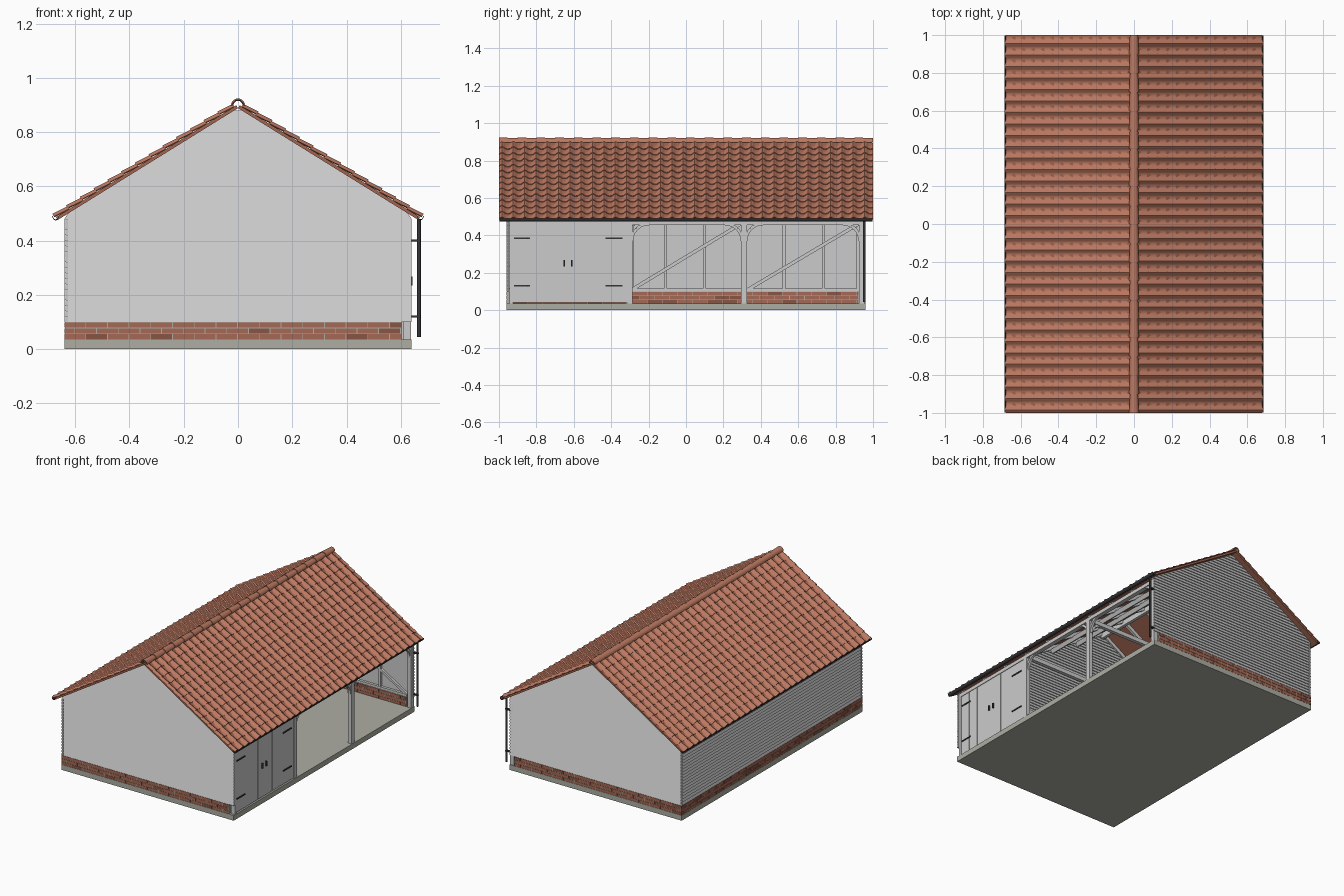
import bpy, bmesh, math, random
from mathutils import Vector, Matrix

if "Cube" in bpy.data.objects:
    bpy.data.objects.remove(bpy.data.objects["Cube"])
random.seed(4)

def material(name, rgb):
    m = bpy.data.materials.new(name)
    m.diffuse_color = (*rgb, 1)
    m.use_nodes = True
    m.node_tree.nodes["Principled BSDF"].inputs["Base Color"].default_value = m.diffuse_color
    return m

TILE = material("clay_tile", (0.50, 0.19, 0.12))
DECK = material("roof_red", (0.36, 0.13, 0.08))
BRICK = material("brick", (0.38, 0.14, 0.09))
BRICK2 = material("dark_brick", (0.25, 0.09, 0.06))
STONE = material("concrete", (0.42, 0.42, 0.37))
IRON = material("dark_metal", (0.035, 0.035, 0.04))

def finish(name, bm, mat=None, smooth=False):
    bmesh.ops.recalc_face_normals(bm, faces=bm.faces)
    me = bpy.data.meshes.new(name)
    bm.to_mesh(me)
    bm.free()
    ob = bpy.data.objects.new(name, me)
    bpy.context.collection.objects.link(ob)
    if mat:
        me.materials.append(mat)
    if smooth:
        bpy.ops.object.select_all(action='DESELECT')
        ob.select_set(True)
        bpy.context.view_layer.objects.active = ob
        bpy.ops.object.shade_smooth_by_angle(angle=math.radians(40))
    return ob

def box(bm, x0, x1, y0, y1, z0, z1):
    m = Matrix.Translation(((x0+x1)/2, (y0+y1)/2, (z0+z1)/2)) @ Matrix.Diagonal((x1-x0, y1-y0, z1-z0, 1))
    bmesh.ops.create_cube(bm, size=1, matrix=m)

def beam(bm, p, q, w, d):
    p, q = Vector(p), Vector(q)
    v = q - p
    m = Matrix.Translation((p+q)/2) @ v.to_track_quat('Z', 'Y').to_matrix().to_4x4() @ Matrix.Diagonal((w, d, v.length, 1))
    bmesh.ops.create_cube(bm, size=1, matrix=m)

def loft(bm, a, b):
    va, vb = [bm.verts.new(p) for p in a], [bm.verts.new(p) for p in b]
    n = len(a)
    bm.faces.new(va)
    bm.faces.new(vb)
    for i in range(n):
        bm.faces.new((va[i], va[(i+1) % n], vb[(i+1) % n], vb[i]))

# Roof coordinates: s runs down the slope, n is perpendicular to it
ANG = math.atan(0.62)
C, S, APEX = math.cos(ANG), math.sin(ANG), 0.888
def slope(sg, s, y, n):
    return Vector((sg*(s*C + n*S), y, APEX - s*S + n*C))

# Floor slab
bm = bmesh.new()
box(bm, -0.64, 0.64, -0.96, 0.96, 0, 0.035)
finish("floor_slab", bm, STONE)

# Brick plinth: mortar core with individual bricks
bm, mortar = bmesh.new(), bmesh.new()
T, H = 0.035, 0.0217
runs = [('x', -0.64, 0.605, -0.96), ('x', -0.64, 0.605, 0.96-T), ('y', -0.925, 0.925, -0.64)]
for axis, a, b, c in runs:
    lay = (lambda t, lo, hi, e, z0, z1: box(t, lo, hi, c+e, c+T-e, z0, z1)) if axis == 'x' else \
          (lambda t, lo, hi, e, z0, z1: box(t, c+e, c+T-e, lo, hi, z0, z1))
    lay(mortar, a+0.002, b-0.002, 0.002, 0.035, 0.1)
    for row in range(3):
        p = a
        step = 0.04 if row % 2 else 0.08
        while p < b - 0.005:
            e = min(p + step, b)
            k = len(bm.faces)
            lay(bm, p, e-0.003, 0, 0.036+row*H, 0.035+(row+1)*H-0.002)
            bm.faces.ensure_lookup_table()
            if random.random() < 0.15:
                for f in bm.faces[k:]:
                    f.material_index = 1
            p, step = e, 0.08
finish("plinth_bricks", bm, BRICK).data.materials.append(BRICK2)
finish("plinth_mortar", mortar, STONE)

# Weatherboard walls: stepped tapered boards
P = 0.02
def half_width(z):
    return max(0.002, min(0.64, (APEX - z)/0.62))
def gable_boards(bm, y, out):
    for i in range(39):
        z0, z1 = 0.1 + i*P, 0.1 + (i+1)*P
        sec = [(0, z0), (-0.006, z1), (-0.013, z1), (-0.013, z0)]
        loft(bm, *[[(sg*half_width(z), y + out*o, z) for o, z in sec] for sg in (-1, 1)])
for name, y, out in (("front_gable_boards", -0.96, -1), ("back_gable_boards", 0.96, 1)):
    bm = bmesh.new()
    gable_boards(bm, y, out)
    finish(name, bm)
bm = bmesh.new()
for i in range(19):
    z0, z1 = 0.1 + i*P, 0.1 + (i+1)*P
    sec = [(0, z0), (0.006, z1), (0.013, z1), (0.013, z0)]
    loft(bm, *[[(-0.64 + o, y, z) for o, z in sec] for y in (-0.96, 0.96)])
finish("left_wall_boards", bm)

# Partition between store and open bays
bm = bmesh.new()
gable_boards(bm, -0.305, 1)
for v in bm.verts:
    v.co.x *= 0.97
box(bm, -0.605, 0.61, -0.325, -0.3, 0.035, 0.1)
finish("partition", bm)

# Oak frame: posts, plates, tie beams, studs, diagonal and curved braces
bm = bmesh.new()
for y in (-0.935, -0.30, 0.31, 0.94):
    w = 0.01 if y < -0.9 else 0.015
    box(bm, 0.61, 0.638, y-w, y+w, 0.035, 0.46)
for x in (-0.612, 0.623):
    box(bm, x-0.015, x+0.015, -0.945, 0.945, 0.455, 0.48)
for y in (-0.935, -0.285, 0.31, 0.935):
    box(bm, -0.62, 0.61, y-0.012, y+0.012, 0.45, 0.478)
box(bm, -0.627, -0.605, -0.94, 0.94, 0.1, 0.115)
for y in (-0.73, -0.52, -0.29, -0.11, 0.1, 0.31, 0.525, 0.735, 0.92):
    box(bm, -0.627, -0.61, y-0.008, y+0.008, 0.1, 0.46)
for a, b in ((-0.92, -0.33), (-0.29, 0.29), (0.33, 0.92)):
    beam(bm, (-0.607, a, 0.11), (-0.607, b, 0.46), 0.018, 0.018)
for y in (-0.94, 0.94):
    box(bm, -0.62, 0.6, y-0.01, y+0.008, 0.1, 0.115)
    for x in (-0.4, -0.2, 0, 0.2, 0.4):
        box(bm, x-0.008, x+0.008, y-0.008, y+0.008, 0.1, 0.86 - 0.62*abs(x))
    for sg in (-1, 1):
        beam(bm, (sg*0.6, y, 0.11), (sg*0.02, y, 0.46), 0.016, 0.016)
def curved_brace(origin, direction, r=0.09):
    d = Vector(direction)
    pts = [Vector(origin) + d*r*(1-math.cos(a)) - Vector((0, 0, r*(1-math.sin(a))))
           for a in [i*math.pi/12 for i in range(7)]]
    for p, q in zip(pts, pts[1:]):
        beam(bm, p, q, 0.016, 0.016)
for y, d in ((-0.29, 1), (0.30, -1), (0.32, 1), (0.93, -1)):
    curved_brace((0.624, y, 0.462), (0, d, 0))
curved_brace((0.612, 0.31, 0.457), (-1, 0, 0))
curved_brace((-0.612, 0.31, 0.457), (1, 0, 0))
finish("timber_frame", bm)

# Rafters, purlins and king posts
bm = bmesh.new()
for sg in (-1, 1):
    for i in range(10):
        y = -0.925 + i*1.85/9
        loft(bm, *[[slope(sg, s, y+e, n) for e, n in ((-.009, 0), (.009, 0), (.009, -.024), (-.009, -.024))]
                   for s in (0.02, 0.74)])
    for s in (0.26, 0.5):
        loft(bm, *[[slope(sg, s+e, y, n) for e, n in ((-.012, -.02), (.012, -.02), (.012, -.048), (-.012, -.048))]
                   for y in (-0.945, 0.945)])
box(bm, -0.01, 0.01, -0.945, 0.945, 0.835, 0.872)
box(bm, -0.012, 0.012, 0.298, 0.322, 0.47, 0.85)
finish("roof_timbers", bm)

# Store doors: vertical planks, strap hinges, handles
bm, iron = bmesh.new(), bmesh.new()
for i in range(8):
    y = -0.925 + i*0.0765
    box(bm, 0.618, 0.634, y+0.001, y+0.0755, 0.04, 0.456)
box(bm, 0.614, 0.630, -0.925, -0.313, 0.04, 0.455)
for a, b in ((-0.92, -0.835), (-0.43, -0.34)):
    for z in (0.13, 0.385):
        box(iron, 0.633, 0.639, a, b, z-0.004, z+0.004)
for y in (-0.652, -0.612):
    box(iron, 0.633, 0.644, y-0.004, y+0.004, 0.235, 0.268)
finish("store_doors", bm)
finish("door_ironwork", iron, IRON)

# Roof deck
bm = bmesh.new()
for sg in (-1, 1):
    loft(bm, *[[slope(sg, s, y, n) for s, n in ((0, 0), (0.782, 0), (0.782, 0.012), (0, 0.012))]
               for y in (-0.995, 0.995)])
finish("roof_deck", bm, DECK)

# Pantiles: overlapping courses with a rolled profile
COLS, ROWS, SEG = 33, 13, 8
L = 0.775/ROWS
def roll(t):
    return 0.012*math.sin(math.pi*t/0.55) if t < 0.55 else -0.003*math.sin(math.pi*(t-0.55)/0.45)
for sg, name in ((-1, "left_pantiles"), (1, "right_pantiles")):
    bm = bmesh.new()
    for r in range(ROWS):
        s0, s1 = 0.012 + r*L - 0.004, 0.012 + (r+1)*L
        grid = []
        for k in range(COLS*SEG + 1):
            y = -1 + 2*k/(COLS*SEG)
            h = roll((k % SEG)/SEG)
            grid.append([bm.verts.new(slope(sg, s, y, n + h)) for s, n in ((s0, 0.012), (s1, 0.018), (s1, 0.013))])
        for a, b in zip(grid, grid[1:]):
            for j in (0, 1):
                bm.faces.new((a[j], a[j+1], b[j+1], b[j]))
    finish(name, bm, TILE, True)

# Ridge tiles: tapered half-round caps
bm = bmesh.new()
for i in range(20):
    y0 = -1 + i*0.1
    arc = [(math.cos(a), math.sin(a)) for a in [j*math.pi/10 for j in range(11)]]
    ring = lambda y, r, q: [(r*c, y, 0.898 + r*s) for c, s in arc] + [(q*c, y, 0.898 + q*s) for c, s in arc[::-1]]
    loft(bm, ring(y0, 0.026, 0.021), ring(y0+0.1, 0.022, 0.017))
finish("ridge_tiles", bm, TILE, True)

# Half-round gutters and one downpipe
bm = bmesh.new()
for sg in (-1, 1):
    arc = [(math.cos(a), math.sin(a)) for a in [math.pi + j*math.pi/8 for j in range(9)]]
    ring = lambda y: [(sg*0.672 + 0.013*c, y, 0.491 + 0.017*s) for c, s in arc] + \
                     [(sg*0.672 + 0.010*c, y, 0.491 + 0.013*s) for c, s in arc[::-1]]
    loft(bm, ring(-0.998), ring(0.998))
bmesh.ops.create_cone(bm, cap_ends=True, segments=12, radius1=0.007, radius2=0.007, depth=0.435,
                      matrix=Matrix.Translation((0.667, 0.953, 0.2625)))
for z in (0.12, 0.4):
    box(bm, 0.635, 0.672, 0.946, 0.96, z-0.004, z+0.004)
finish("gutters_and_downpipe", bm, IRON, True)
